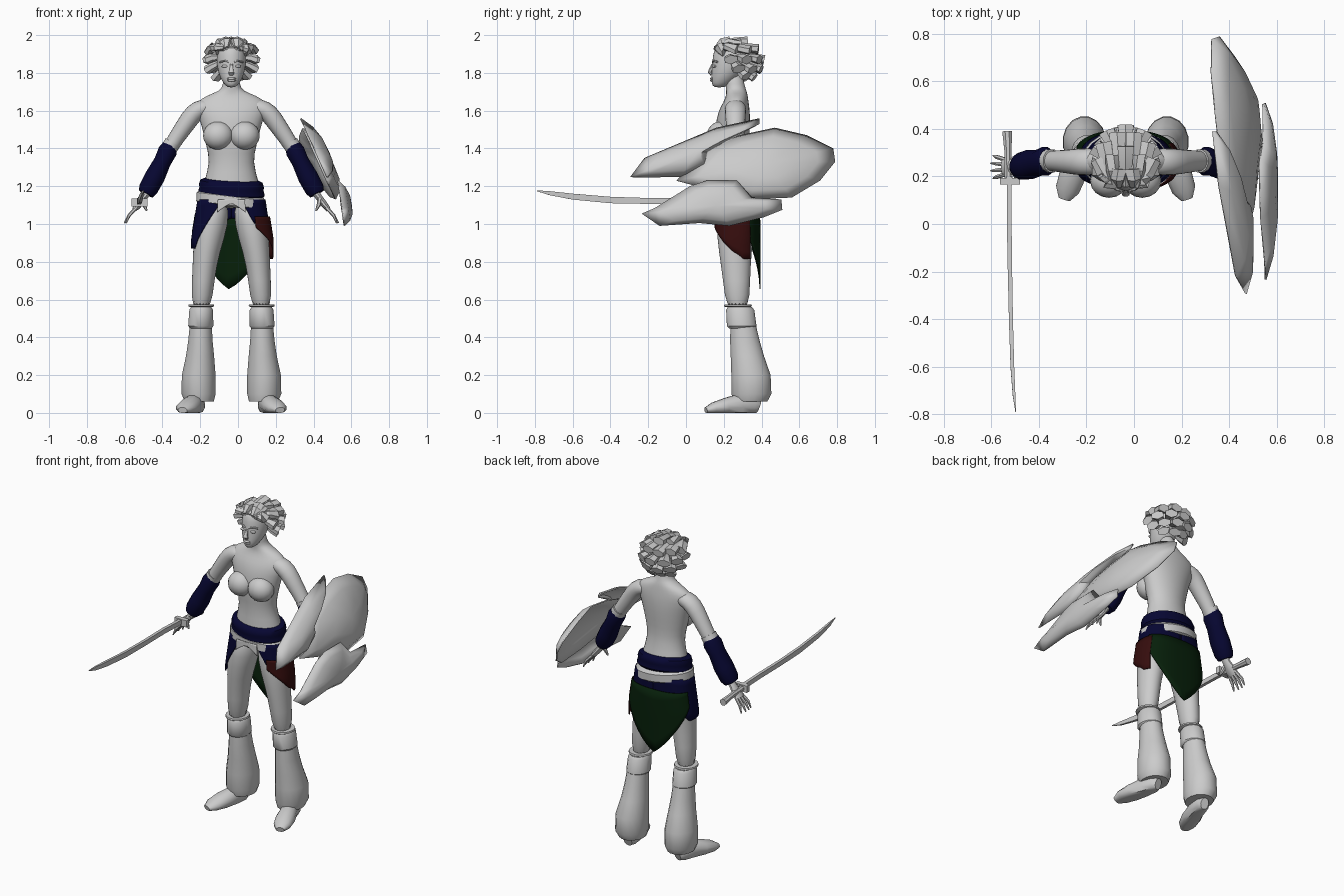
import bpy, bmesh, math
from mathutils import Vector

if "Cube" in bpy.data.objects:
    bpy.data.objects.remove(bpy.data.objects["Cube"])

BODY_X = -.035          # the figure stands slightly off centre
X, Y, Z = Vector((1, 0, 0)), Vector((0, 1, 0)), Vector((0, 0, 1))


def material(name, *rgb):
    mat = bpy.data.materials.new(name)
    mat.use_nodes = True
    colour = (*rgb, 1)
    mat.diffuse_color = colour
    mat.node_tree.nodes["Principled BSDF"].inputs["Base Color"].default_value = colour
    return mat


GREY = material("pale grey", .6, .6, .6)
NAVY = material("navy cloth", .002, .002, .032)
GREEN = material("dark green cloth", .002, .014, .003)
RED = material("dark red cloth", .036, .004, .004)


def finish(name, bm, mat, shift=BODY_X, subdivide=False, thickness=0, angle=40):
    bmesh.ops.recalc_face_normals(bm, faces=bm.faces)
    mesh = bpy.data.meshes.new(name)
    bm.to_mesh(mesh)
    bm.free()
    mesh.materials.append(mat)
    mesh.shade_smooth()
    mesh.set_sharp_from_angle(angle=math.radians(angle))
    obj = bpy.data.objects.new(name, mesh)
    obj.location.x = shift
    bpy.context.collection.objects.link(obj)
    if thickness:
        obj.modifiers.new("thickness", 'SOLIDIFY').thickness = thickness
    if subdivide:
        obj.modifiers.new("smooth", 'SUBSURF').levels = 1
        obj.modifiers["smooth"].render_levels = 1


def oval(centre, u, v, sides):
    turns = [math.tau * (i + .5) / sides for i in range(sides)]
    return [Vector(centre) + u * math.cos(t) + v * math.sin(t) for t in turns]


def loft(name, rings, mat, **options):
    bm = bmesh.new()
    loops = [[bm.verts.new(p) for p in ring] for ring in rings]
    count = len(loops[0])
    for low, high in zip(loops, loops[1:]):
        for i in range(count):
            j = (i + 1) % count
            bm.faces.new((low[i], low[j], high[j], high[i]))
    bm.faces.new(loops[0][::-1])
    bm.faces.new(loops[-1])
    finish(name, bm, mat, **options)


def stack(name, rows, mat, side=1, tilt=0, pitch=0, sides=16, **options):
    """Level ovals: height, centre x, centre y, half width, half depth."""
    rings = [oval((side * x, y, z), (X + Z * tilt) * rx, (Y + Z * pitch) * ry, sides)
             for z, x, y, rx, ry in rows]
    loft(name, rings, mat, **options)


def tube(name, path, radii, mat, across=Y, side=1, sides=10, floor=None, **options):
    """Ovals square to a path; radii are along and square to the across vector."""
    pts = [Vector((side * x, y, z)) for x, y, z in path]
    rings = []
    for i, (p, (a, b)) in enumerate(zip(pts, radii)):
        along = (pts[min(i + 1, len(pts) - 1)] - pts[max(i - 1, 0)]).normalized()
        u = (across - along * across.dot(along)).normalized()
        rings.append(oval(p, u * a, along.cross(u) * b, sides))
    if floor is not None:
        for p in (p for ring in rings for p in ring):
            p.z = max(p.z, floor)
    loft(name, rings, mat, **options)


def blob(name, centre, size, mat):
    bm = bmesh.new()
    bmesh.ops.create_uvsphere(bm, u_segments=16, v_segments=10, radius=1)
    bmesh.ops.scale(bm, vec=size, verts=bm.verts)
    bmesh.ops.translate(bm, vec=centre, verts=bm.verts)
    finish(name, bm, mat)


def mix(a, b, f):
    return a + (b - a) * f


def drape(name, start, end, top, bottom, mat, out=0):
    """Hip cloth between two angles, measured from the front towards the left."""
    bm = bmesh.new()
    columns, rows, grid = 32, 6, []
    for i in range(columns + 1):
        f = i / columns
        t = math.radians(mix(start, end, f))
        s, c = (math.copysign(abs(q) ** .8, q) for q in (math.sin(t), math.cos(t)))
        line = []
        for k in range(rows + 1):
            z = mix(top, bottom(f), k / rows)
            flare = min(max((1.14 - z) / .22, 0), 1)
            line.append(bm.verts.new(((mix(.178, .214, flare) + out) * s,
                                      .265 - (mix(.118, .122, flare) + out) * c, z)))
        grid.append(line)
    for a, b in zip(grid, grid[1:]):
        for k in range(rows):
            bm.faces.new((a[k], b[k], b[k + 1], a[k + 1]))
    finish(name, bm, mat, thickness=.006)


def plate(name, outline, base, bulge):
    """Domed shield plate from a side outline; base gives the rim's x."""
    bm = bmesh.new()
    middle = sum((Vector(p) for p in outline), Vector((0, 0))) / len(outline)
    loops = []
    for shrink, lift in ((1, 0), (.75, .6), (.4, .95)):
        flat = [middle + (Vector(p) - middle) * shrink for p in outline]
        loops.append([bm.verts.new((base(*p) + bulge * lift, *p)) for p in flat])
    for outer, inner in zip(loops, loops[1:]):
        for i in range(len(outline)):
            bm.faces.new((outer[i - 1], outer[i], inner[i], inner[i - 1]))
    peak = bm.verts.new((base(*middle) + bulge, *middle))
    for i in range(len(outline)):
        bm.faces.new((loops[-1][i - 1], loops[-1][i], peak))
    finish(name, bm, GREY, shift=0, thickness=.008)


# Torso and neck
stack("torso", [(1.08, 0, .265, .13, .09), (1.15, 0, .265, .16, .11), (1.22, 0, .26, .15, .105),
                (1.33, 0, .25, .113, .083), (1.42, 0, .243, .138, .092), (1.52, 0, .247, .16, .095),
                (1.6, 0, .255, .19, .085), (1.645, 0, .265, .19, .068), (1.68, 0, .27, .135, .058),
                (1.705, 0, .267, .06, .055), (1.735, 0, .26, .045, .05), (1.8, 0, .25, .042, .05)],
      GREY, subdivide=True, angle=80)

# Head and face
stack("head", [(1.722, 0, .175, .022, .03), (1.745, 0, .187, .043, .053), (1.78, 0, .207, .063, .074),
               (1.82, 0, .225, .075, .09), (1.87, 0, .235, .081, .097), (1.92, 0, .24, .076, .095),
               (1.95, 0, .245, .06, .076), (1.97, 0, .25, .025, .03)], GREY, subdivide=True, angle=80)
tube("nose", [(0, .143, 1.845), (0, .133, 1.82), (0, .126, 1.803), (0, .136, 1.79)],
     [(.008, .008), (.01, .012), (.017, .012), (.012, .008)], GREY, across=X, sides=8)
for z in (1.76, 1.77):
    blob("lip", (0, .137, z), (.024, .01, .007), GREY)

# Hair: broad blunt locks swept back from the brow
for lift, count, spread in ((68, 5, 145), (35, 8, 128), (5, 7, 105), (-22, 6, 88), (-48, 4, 60)):
    for i in range(count):
        az, el = math.radians(mix(-spread, spread, i / (count - 1))), math.radians(lift)
        d = Vector((math.sin(az) * math.cos(el), math.cos(az) * math.cos(el), math.sin(el)))
        size = .94 if i % 2 else 1.04
        tip = Vector((d.x * .138, .275 + d.y * .14, 1.86 + d.z * .112 * size))
        root = Vector((.05 * math.sin(az), .16, 1.93)) if lift > 20 else Vector((0, .25, 1.88)) + d * .05
        bend = (root + tip) / 2 + d * .016
        tube("hair_lock", [root, bend, tip], [(.016, .014), (.032, .022), (.04, .025)], GREY,
             across=d.cross(Z), sides=6, angle=30)

# Hips: belt, sash and hanging cloth
stack("belt", [(1.09, 0, .265, .17, .118), (1.1, 0, .265, .188, .13), (1.145, 0, .265, .185, .13),
               (1.165, 0, .265, .165, .11)], GREY, tilt=-.12, sides=24)
stack("waist_sash", [(1.145, 0, .262, .165, .115), (1.16, 0, .262, .178, .126), (1.19, 0, .26, .17, .122),
                     (1.2, 0, .26, .174, .125), (1.225, 0, .258, .166, .117), (1.237, 0, .257, .14, .1)],
      NAVY, tilt=-.05, pitch=.12, sides=24)
drape("belt_knot_tails", -17, 17, 1.13, lambda f: 1.11 - .05 * abs(2 * f - 1), GREY, out=.01)
drape("skirt_right", -180, -18, 1.13,
      lambda f: max(mix(1.03, .87, min(1, f / .45)), mix(.87, 1.09, (f - .72) / .28)), NAVY)
drape("skirt_left", 18, 180, 1.13, lambda f: max(1.0 + .03 * f, 1.09 - f), NAVY)
drape("red_side_cloth", 33, 120, 1.04, lambda f: mix(.98, .815, min(1, f * 1.25)), RED, out=.01)
drape("green_back_cloth", 110, 254, 1.05, lambda f: mix(.655, .96, abs(2 * f - 1)), GREEN, out=.008)

for s, hand in ((1, "left"), (-1, "right")):
    # Chest and face details
    blob("bust_" + hand, (s * .07, .182, 1.468), (.08, .072, .075), GREY)
    blob("eye_" + hand, (s * .033, .151, 1.835), (.019, .011, .008), GREY)
    tube("brow_" + hand, [(.012, .142, 1.855), (.035, .144, 1.864), (.06, .165, 1.858)],
         [(.006, .006)] * 3, GREY, across=Z, side=s, sides=6)
    # Leg, knee guard, trouser and shoe
    stack("thigh_" + hand, [(1.14, .088, .27, .075, .1), (1., .104, .262, .095, .106),
                            (.85, .133, .26, .071, .088), (.7, .15, .268, .06, .072),
                            (.54, .16, .274, .056, .064)], GREY, side=s, subdivide=True, angle=80)
    stack("knee_rim_" + hand, [(.575, .16, .275, .068, .073), (.565, .16, .275, .07, .075),
                               (.56, .16, .275, .06, .068)], GREY, side=s)
    stack("knee_guard_" + hand, [(.56, .16, .285, .055, .065), (.545, .16, .287, .064, .076),
                                 (.46, .162, .295, .068, .08), (.448, .162, .296, .058, .07)], GREY, side=s)
    stack("trouser_" + hand, [(.47, .162, .302, .059, .068), (.38, .164, .312, .066, .08),
                              (.3, .166, .325, .076, .09), (.2, .173, .344, .091, .106),
                              (.1, .174, .346, .092, .108), (.06, .17, .342, .078, .09)], GREY, side=s)
    tube("shoe_" + hand, [(.175, .385, .03), (.18, .36, .04), (.195, .29, .045), (.222, .21, .034),
                          (.245, .145, .024), (.258, .105, .014)],
         [(.025, .035), (.042, .05), (.048, .06), (.058, .046), (.052, .032), (.026, .016)],
         GREY, across=X, side=s, sides=12, floor=0, angle=50)
    # Arm, bracer and hand
    tube("arm_" + hand, [(.09, .262, 1.615), (.15, .262, 1.618), (.2, .262, 1.59), (.25, .262, 1.515),
                         (.327, .268, 1.405), (.39, .255, 1.28)],
         [(.05, .04), (.06, .052), (.06, .056), (.052, .05), (.044, .041), (.04, .04)],
         GREY, side=s, subdivide=True, angle=80)
    tube("arm_band_" + hand, [(.31, .266, 1.432), (.332, .266, 1.397)], [(.05, .045)] * 2, GREY, side=s, sides=12)
    tube("bracer_" + hand, [(.325, .266, 1.415), (.338, .264, 1.385), (.365, .258, 1.33), (.405, .25, 1.25),
                            (.44, .243, 1.185), (.453, .24, 1.16)],
         [(.05, .042), (.062, .052), (.056, .047), (.063, .055), (.058, .053), (.045, .042)],
         NAVY, side=s, sides=12)
    tube("palm_" + hand, [(.435, .24, 1.18), (.468, .24, 1.135), (.49, .24, 1.105), (.515, .24, 1.075)],
         [(.026, .02), (.028, .018), (.04, .018), (.038, .013)], GREY, side=s)
    for k in (-1.5, -.5, .5, 1.5):
        tube("finger_" + hand, [(.505, .24 + k * .02, 1.085), (.542, .24 + k * .028, 1.045),
                                (.572 - abs(k) * .01, .24 + k * .032, 1.005)],
             [(.01, .01), (.009, .009), (.004, .004)], GREY, side=s, sides=6)
    tube("thumb_" + hand, [(.468, .22, 1.135), (.462, .2, 1.1), (.448, .195, 1.07)],
         [(.012, .012), (.011, .011), (.005, .005)], GREY, side=s, sides=6)

# Sword in the right hand
tube("sword_blade", [(-.525, .2, 1.115), (-.525, 0, 1.122), (-.522, -.2, 1.122), (-.518, -.4, 1.127),
                     (-.512, -.6, 1.145), (-.505, -.72, 1.163), (-.498, -.79, 1.176)],
     [(.015, .02), (.014, .021), (.013, .022), (.012, .024), (.011, .022), (.008, .015), (.002, .003)],
     GREY, across=X, sides=4, shift=0, angle=20)
tube("sword_grip", [(-.528, .18, 1.113), (-.53, .3, 1.105), (-.534, .39, 1.098)],
     [(.018, .018), (.016, .018), (.022, .022)], GREY, across=X, sides=8, shift=0)
tube("sword_guard", [(-.565, .18, 1.113), (-.48, .18, 1.113)], [(.02, .03)] * 2,
     GREY, across=Y, sides=4, shift=0, angle=20)


# Shield plates on the left arm
def upper(y, z):
    return .325 + .45 * (1.56 - z) - .2 * max(0, y - .45)


plate("shield_front_plate", [(.39, 1.56), (.16, 1.51), (-.22, 1.35), (-.295, 1.25), (-.24, 1.245),
                             (-.03, 1.25), (.1, 1.31), (.12, 1.38), (.26, 1.46), (.39, 1.53)],
      lambda y, z: upper(y, z) + .01, .068)
plate("shield_rear_plate", [(.1, 1.4), (.26, 1.465), (.47, 1.51), (.64, 1.47), (.78, 1.4), (.79, 1.33),
                            (.71, 1.23), (.56, 1.14), (.33, 1.13), (.1, 1.19), (-.05, 1.23)], upper, .072)
plate("shield_lower_plate", [(-.235, 1.055), (-.165, 1.085), (.02, 1.2), (.11, 1.23), (.27, 1.23),
                             (.35, 1.14), (.505, 1.13), (.51, 1.075), (.41, 1.035), (.23, .99),
                             (.07, 1.005), (-.14, .99)], lambda y, z: .53 + .14 * (1.25 - z), .052)
